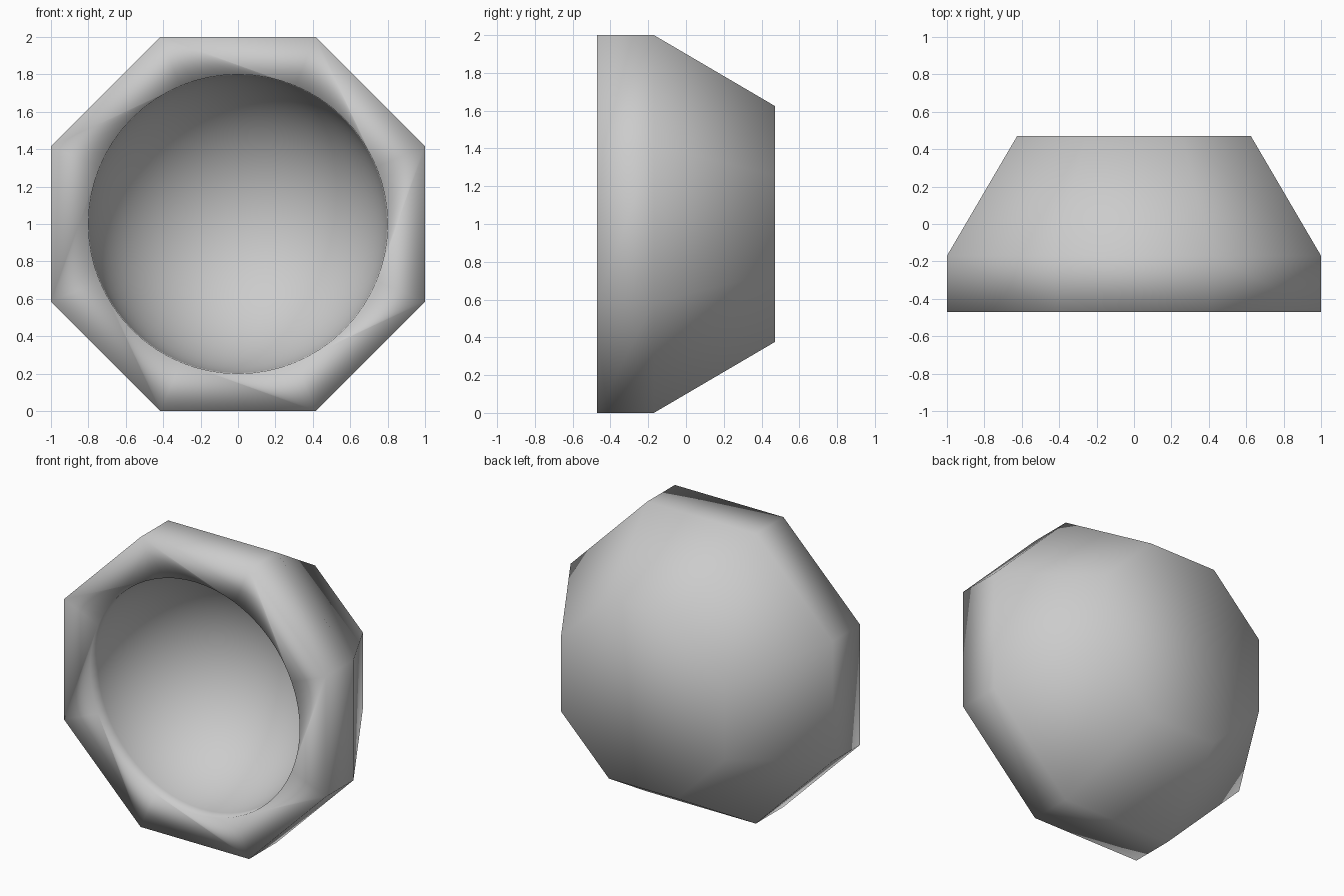
import bpy
import bmesh
from math import cos, sin, pi

cube = bpy.data.objects.get("Cube")
if cube:
    bpy.data.objects.remove(cube, do_unlink=True)

SIDES = 8
SEGMENTS = 64
BOWL_RINGS = 16
BOWL_RADIUS = 0.8
FRONT, SHOULDER, BACK = -0.47, -0.17, 0.47
STEP = SEGMENTS // SIDES

bm = bmesh.new()


def ring(radius, y, count):
    """Upright ring facing the front, starting on an octagon corner."""
    start = pi / SIDES
    angles = [start + 2 * pi * i / count for i in range(count)]
    return [bm.verts.new((radius * cos(a), y, 1 + radius * sin(a))) for a in angles]


def octagon(half_width, y):
    return ring(half_width / cos(pi / SIDES), y, SIDES)


def bridge(a, b):
    n = len(a)
    for i in range(n):
        j = (i + 1) % n
        bm.faces.new((a[i], a[j], b[j], b[i]))


# Octagonal outer shell with a tapered, closed back
front = octagon(1.0, FRONT)
shoulder = octagon(1.0, SHOULDER)
back = octagon(0.625, BACK)
bridge(front, shoulder)
bridge(shoulder, back)
bm.faces.new(back)

# Hemispherical hollow
bowl = []
for k in range(BOWL_RINGS):
    t = pi / 2 * k / BOWL_RINGS
    bowl.append(ring(BOWL_RADIUS * cos(t), FRONT + BOWL_RADIUS * sin(t), SEGMENTS))
for a, b in zip(bowl, bowl[1:]):
    bridge(a, b)
pole = bm.verts.new((0, FRONT + BOWL_RADIUS, 1))
for i in range(SEGMENTS):
    bm.faces.new((bowl[-1][i], bowl[-1][(i + 1) % SEGMENTS], pole))

# Flat front rim joining the octagon to the round opening
rim = bowl[0]
for i in range(SIDES):
    arc = [rim[(i * STEP + k) % SEGMENTS] for k in range(STEP, -1, -1)]
    bm.faces.new([front[i], front[(i + 1) % SIDES]] + arc)

bmesh.ops.recalc_face_normals(bm, faces=bm.faces)
for face in bm.faces:
    face.smooth = True

mesh = bpy.data.meshes.new("octagonal_bowl")
bm.to_mesh(mesh)
bm.free()
body = bpy.data.objects.new("octagonal_bowl", mesh)
bpy.context.collection.objects.link(body)
